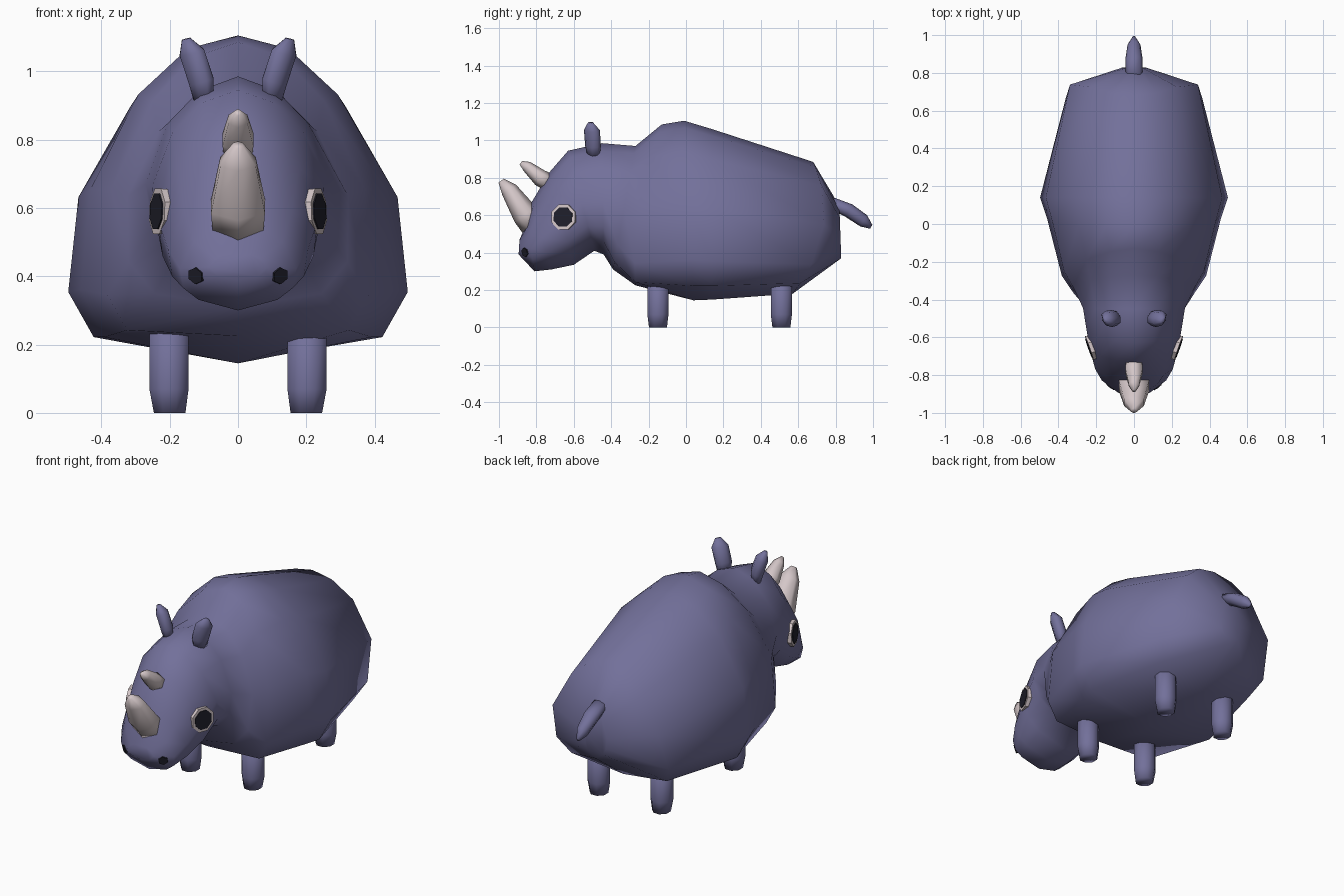
import bpy, bmesh, math
from mathutils import Vector
from mathutils.bvhtree import BVHTree

cube = bpy.data.objects.get("Cube")
if cube:
    bpy.data.objects.remove(cube, do_unlink=True)


def material(name, rgb):
    m = bpy.data.materials.new(name)
    m.use_nodes = True
    m.diffuse_color = (*rgb, 1)
    bsdf = next(n for n in m.node_tree.nodes if n.type == 'BSDF_PRINCIPLED')
    bsdf.inputs["Base Color"].default_value = (*rgb, 1)
    bsdf.inputs["Roughness"].default_value = 0.8
    return m


HIDE = material("purple grey hide", (0.17, 0.163, 0.325))
IVORY = material("pale ivory", (0.66, 0.57, 0.58))
DARK = material("near black", (0.014, 0.014, 0.024))


def loft(name, rings, mat, angle=180):
    """Skin a list of equal-length closed rings and cap both ends."""
    bm = bmesh.new()
    loops = [[bm.verts.new(p) for p in ring] for ring in rings]
    n = len(loops[0])
    for a, b in zip(loops, loops[1:]):
        for i in range(n):
            j = (i + 1) % n
            bm.faces.new((a[i], a[j], b[j], b[i]))
    bm.faces.new(loops[0])
    bm.faces.new(loops[-1])
    bmesh.ops.recalc_face_normals(bm, faces=bm.faces)
    me = bpy.data.meshes.new(name)
    bm.to_mesh(me)
    bm.free()
    me.materials.append(mat)
    ob = bpy.data.objects.new(name, me)
    bpy.context.collection.objects.link(ob)
    bpy.ops.object.select_all(action='DESELECT')
    ob.select_set(True)
    bpy.context.view_layer.objects.active = ob
    bpy.ops.object.shade_smooth_by_angle(angle=math.radians(angle))
    return ob


def tube(name, path, mat, side=(1, 0, 0), n=8, angle=180, turn=0.5):
    """Tapered limb: path holds (centre, radius along side, radius across)."""
    pts = [Vector(p[0]) for p in path]
    axis = (pts[-1] - pts[0]).normalized()
    u = Vector(side)
    u = (u - axis * u.dot(axis)).normalized()
    v = axis.cross(u)
    rings = []
    for c, (_, ru, rv) in zip(pts, path):
        angs = [2 * math.pi * (i + turn) / n for i in range(n)]
        rings.append([c + u * ru * math.cos(a) + v * rv * math.sin(a) for a in angs])
    return loft(name, rings, mat, angle)


# Half cross-sections: (fraction of half width, fraction of height)
HEAD = [(0, 1), (.42, .93), (.76, .77), (1, .47), (.94, .25), (.68, .12), (0, 0)]
NECK = [(0, 1), (.38, .94), (.70, .78), (.98, .49), (.97, .20), (.74, .06), (0, 0)]
CHEST = [(0, 1), (.34, .95), (.66, .80), (.97, .50), (1, .14), (.85, .02), (0, 0)]
BODY = [(0, 1), (.32, .96), (.635, .82), (.94, .53), (1, .225), (.85, .08), (0, 0)]

# Body and head: y top, z top, y bottom, z bottom, half width, shape, bulge in y
STATIONS = [
    (-.89, .47, -.895, .39, .085, HEAD, 0),
    (-.85, .56, -.81, .30, .17, HEAD, 0),
    (-.825, .67, -.72, .31, .205, HEAD, 0),
    (-.73, .83, -.60, .335, .235, HEAD, 0),
    (-.63, .945, -.49, .41, .252, HEAD, 0),
    (-.45, .985, -.44, .39, .27, HEAD, 0),
    (-.27, .97, -.39, .31, .33, NECK, 0),
    (-.13, 1.085, -.27, .225, .382, CHEST, -.05),
    (-.01, 1.105, .04, .145, .46, BODY, 0),
    (.14, 1.06, .14, .149, .497, BODY, 0),
    (.68, .885, .57, .18, .36, BODY, .11),
    (.82, .65, .83, .37, .07, HEAD, 0),
]
rings = []
for yt, zt, yb, zb, w, shape, bulge in STATIONS:
    half = [(x * w, yb + (yt - yb) * f + bulge * 4 * f * (1 - f), zb + (zt - zb) * f)
            for x, f in shape]
    rings.append(half + [(-x, y, z) for x, y, z in half[-2:0:-1]])
body = loft("body_and_head", rings, HIDE)
surface = BVHTree.FromPolygons([v.co for v in body.data.vertices],
                               [p.vertices for p in body.data.polygons])

# Horns, leaning forward
tube("front_horn", [((0, -.81, .545), .085, .075), ((0, -.86, .605), .091, .07),
                    ((0, -.945, .735), .06, .046), ((0, -.988, .785), .016, .018)],
     IVORY, n=6)
tube("rear_horn", [((0, -.72, .77), .048, .05), ((0, -.78, .80), .052, .046),
                   ((0, -.85, .86), .032, .03), ((0, -.883, .88), .01, .012)],
     IVORY, n=6)

# Tail
tube("tail", [((0, .78, .665), .046, .032), ((0, .87, .625), .046, .038),
              ((0, .95, .57), .034, .035), ((0, .99, .538), .008, .012)], HIDE, turn=0)

for s, label in ((1, "left"), (-1, "right")):
    # Legs with narrowed feet
    for y, place in ((-.15, "front"), (.51, "back")):
        tube(f"{place}_{label}_leg",
             [((s * .202, y, .30), .062, .061), ((s * .202, y, .07), .062, .061),
              ((s * .20, y, 0), .05, .052)], HIDE)

    # Ears, tilted outward
    tube(f"{label}_ear",
         [((s * .10, -.495, .91), .024, .036), ((s * .107, -.497, .97), .036, .046),
          ((s * .135, -.503, 1.055), .035, .047), ((s * .152, -.51, 1.095), .012, .016)],
         HIDE, side=(s * .8, -.6, 0))

    # Eyes: pale rim with a dark pupil plate
    out = Vector((s * .94, -.33, .04)).normalized()
    hit = surface.ray_cast(Vector((s, -.655, .59)), Vector((-s, 0, 0)))[0]
    base = hit + out * .006
    tube(f"{label}_eye_rim", [(base - out * .03, .07, .07), (base, .072, .072)],
         IVORY, side=(0, 0, 1), angle=30)
    tube(f"{label}_pupil", [(base - out * .002, .056, .056), (base + out * .004, .056, .056)],
         DARK, side=(0, 0, 1), angle=30)

    # Nostrils on the muzzle
    spot, normal = surface.ray_cast(Vector((s * .122, -2, .402)), Vector((0, 1, 0)))[:2]
    if normal.y > 0:
        normal = -normal
    tube(f"{label}_nostril", [(spot - normal * .02, .028, .026), (spot + normal * .006, .027, .025)],
         DARK, n=6, angle=30)
